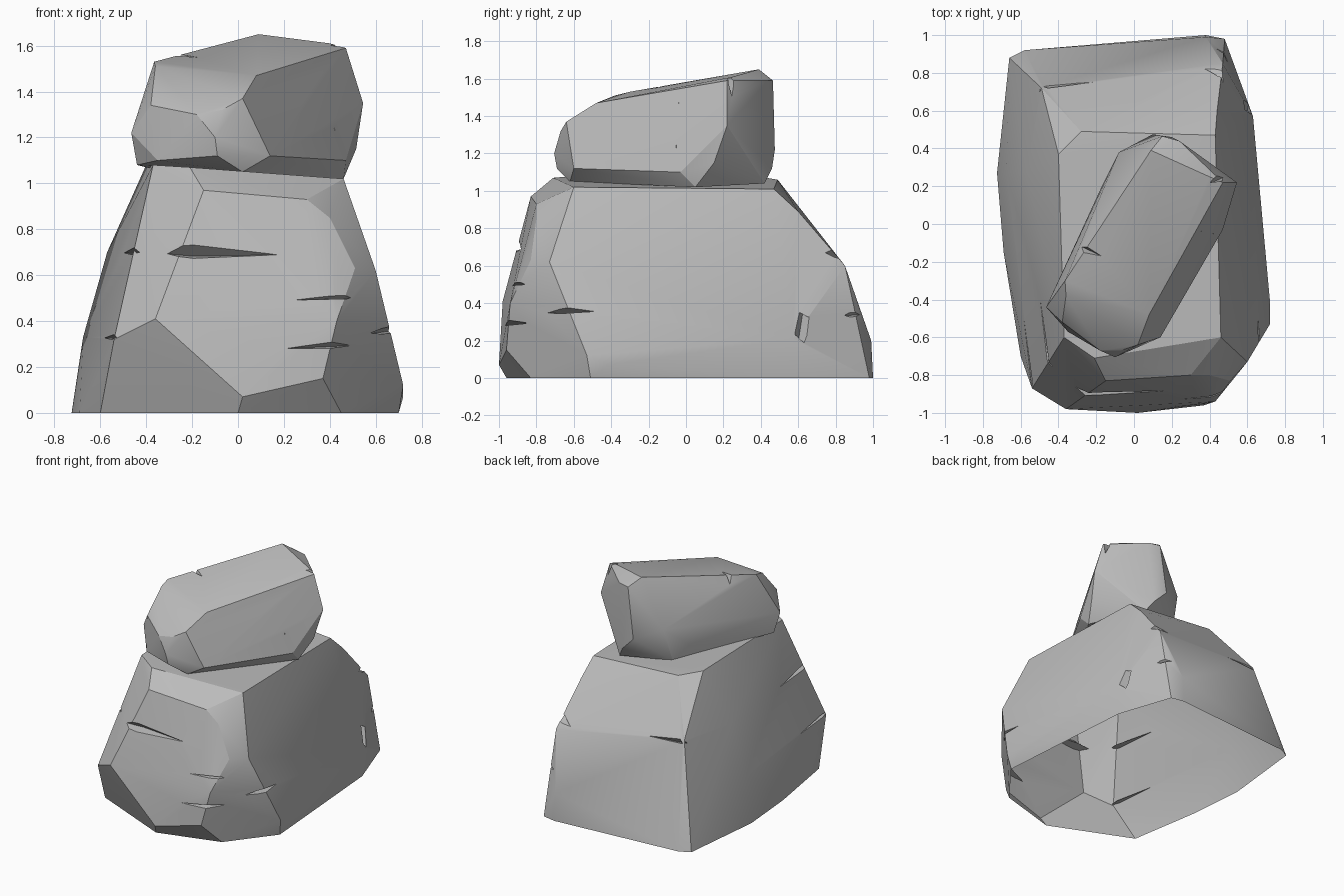
import bpy
import bmesh
from mathutils import Vector

old = bpy.data.objects.get("Cube")
if old:
    bpy.data.objects.remove(old)

# One plain stone colour
stone = bpy.data.materials.new("stone_grey")
stone.use_nodes = True
grey = (0.5, 0.5, 0.5, 1)
stone.diffuse_color = grey
stone.node_tree.nodes["Principled BSDF"].inputs["Base Color"].default_value = grey


def hull(bm, points):
    """Add the convex shell around a handful of corner points."""
    verts = [bm.verts.new(p) for p in points]
    res = bmesh.ops.convex_hull(bm, input=verts)
    junk = {g for g in res["geom_interior"] + res["geom_unused"]
            if isinstance(g, bmesh.types.BMVert)}
    bmesh.ops.delete(bm, geom=list(junk), context="VERTS")


def make_object(name, bm):
    bmesh.ops.recalc_face_normals(bm, faces=bm.faces[:])
    mesh = bpy.data.meshes.new(name)
    bm.to_mesh(mesh)
    bm.free()
    mesh.materials.append(stone)
    obj = bpy.data.objects.new(name, mesh)
    bpy.context.collection.objects.link(obj)
    return obj


def crack(bm, start, end, out, width, depth, widest=0.5):
    """Add a spindle-shaped wedge lying along a crack line."""
    a, b, n = Vector(start), Vector(end), Vector(out).normalized()
    mid = a.lerp(b, widest)
    side = (b - a).cross(n).normalized() * width
    hull(bm, [a, b, mid + side + n * depth, mid - side + n * depth, mid - n * depth])


def rock(name, points, cracks, open_bottom=False):
    bm = bmesh.new()
    hull(bm, points)
    bmesh.ops.dissolve_limit(bm, angle_limit=0.03, verts=bm.verts[:], edges=bm.edges[:])
    obj = make_object(name, bm)

    # Chip the cracks out of the stone
    cut_bm = bmesh.new()
    for c in cracks:
        crack(cut_bm, *c)
    cutter = make_object(name + "_cutter", cut_bm)
    cutter.hide_render = True
    mod = obj.modifiers.new("cracks", "BOOLEAN")
    mod.operation, mod.solver, mod.object = "DIFFERENCE", "EXACT", cutter
    bpy.context.view_layer.objects.active = obj
    bpy.ops.object.select_all(action="DESELECT")
    obj.select_set(True)
    bpy.ops.object.modifier_apply(modifier=mod.name)
    bpy.data.objects.remove(cutter)

    # The boulder is a shell without an underside
    if open_bottom:
        bm = bmesh.new()
        bm.from_mesh(obj.data)
        under = [f for f in bm.faces if f.calc_center_median().z < 0.001]
        bmesh.ops.delete(bm, geom=under, context="FACES")
        bm.to_mesh(obj.data)
        bm.free()
    bpy.ops.object.shade_smooth_by_angle(angle=0.4)
    return obj


# Large lower boulder: ground ring, flanks, crown
ground = [(-.6, -.7), (0, -.96), (.45, -.83), (.7, -.51), (.62, .57), (.48, .98),
          (.38, 1), (-.58, .92), (-.66, .88), (-.725, .27), (-.69, -.15)]
flanks = [(-.54, -.87, .32), (-.36, -.98, .41), (.02, -1, .07), (.37, -.96, .15),
          (.43, -.94, .4), (.51, -.83, .63), (.6, -.73, .62), (.72, -.53, .12),
          (.72, -.41, .07), (.63, .57, .21), (.47, .85, .6), (.38, .99, .2),
          (-.49, .72, .72), (-.57, .27, .7), (-.675, .27, .33)]
crown = [(-.37, -.6, 1.08), (-.21, -.71, 1.07), (.46, -.6, 1.02), (-.4, .37, 1.08),
         (-.28, .49, 1.06), (.43, .47, 1.01), (-.15, -.83, .97), (.3, -.8, .93),
         (.4, -.8, .85), (.44, .6, .89)]
rock("lower_boulder", [(x, y, 0) for x, y in ground] + flanks + crown, [
    ((-.38, -.88, .7), (.24, -.89, .69), (0, -1, .3), .045, .05, .3),
    ((.18, -.95, .49), (.54, -.89, .51), (.3, -1, .2), .02, .05, .85),
    ((.2, -.97, .28), (.54, -.88, .3), (.3, -1, .1), .02, .05, .85),
    ((.58, -.8, .35), (.69, -.42, .36), (1, -.3, .2), .02, .05, .35),
    ((-.43, -.76, .7), (-.55, -.2, .7), (-1, -.4, .3), .02, .03, .1),
    ((-.53, -.88, .33), (-.65, -.2, .33), (-1, -.4, .3), .02, .03, .1),
    ((.6, .6, .14), (.5, .66, .58), (1, .2, .2), .04, .04, .2),
    ((.5, .74, .68), (.36, .84, .63), (1, 1, .4), .03, .04, .4),
    ((.56, .84, .34), (.42, .96, .34), (1, 1, .2), .04, .05, .4),
    ((-.52, .7, .7), (0, .8, .7), (0, 1, .7), .015, .02, .1),
], open_bottom=True)

# Smaller tilted stone resting on top
front_end = [(.02, -.64, 1.37), (.08, -.48, 1.47), (.14, -.6, 1.12), (.02, -.62, 1.05),
             (-.1, -.705, 1.2), (-.18, -.67, 1.3), (-.07, -.67, 1.32), (-.09, -.69, 1.12),
             (-.38, -.52, 1.34), (-.465, -.44, 1.22), (-.44, -.4, 1.08), (-.35, -.57, 1.1),
             (-.365, -.3, 1.53), (-.36, -.38, 1.51)]
back_end = [(.47, .22, 1.59), (.545, .22, 1.35), (.47, -.03, 1.1), (.515, .15, 1.15),
            (.09, .39, 1.65), (.15, .465, 1.59), (.24, .44, 1.59), (.4, .25, 1.61),
            (.1, .475, 1.22), (.2, .46, 1.12), (.25, .42, 1.04), (.46, .05, 1.02),
            (-.08, .38, 1.3), (-.17, .2, 1.15), (-.1, .3, 1.05), (-.36, -.3, 1.06)]
rock("upper_stone", front_end + back_end, [
    ((-.38, -.08, 1.51), (-.15, -.18, 1.56), (-.3, 0, 1), .03, .04, .3),
    ((.48, .25, 1.5), (.4, .22, 1.62), (1, .6, 1), .025, .04, .5),
    ((.45, -.06, 1.18), (.43, -.07, 1.31), (1, -.6, .2), .015, .03),
    ((.38, -.05, 1.45), (.37, -.05, 1.5), (1, -.6, .2), .01, .03),
])
